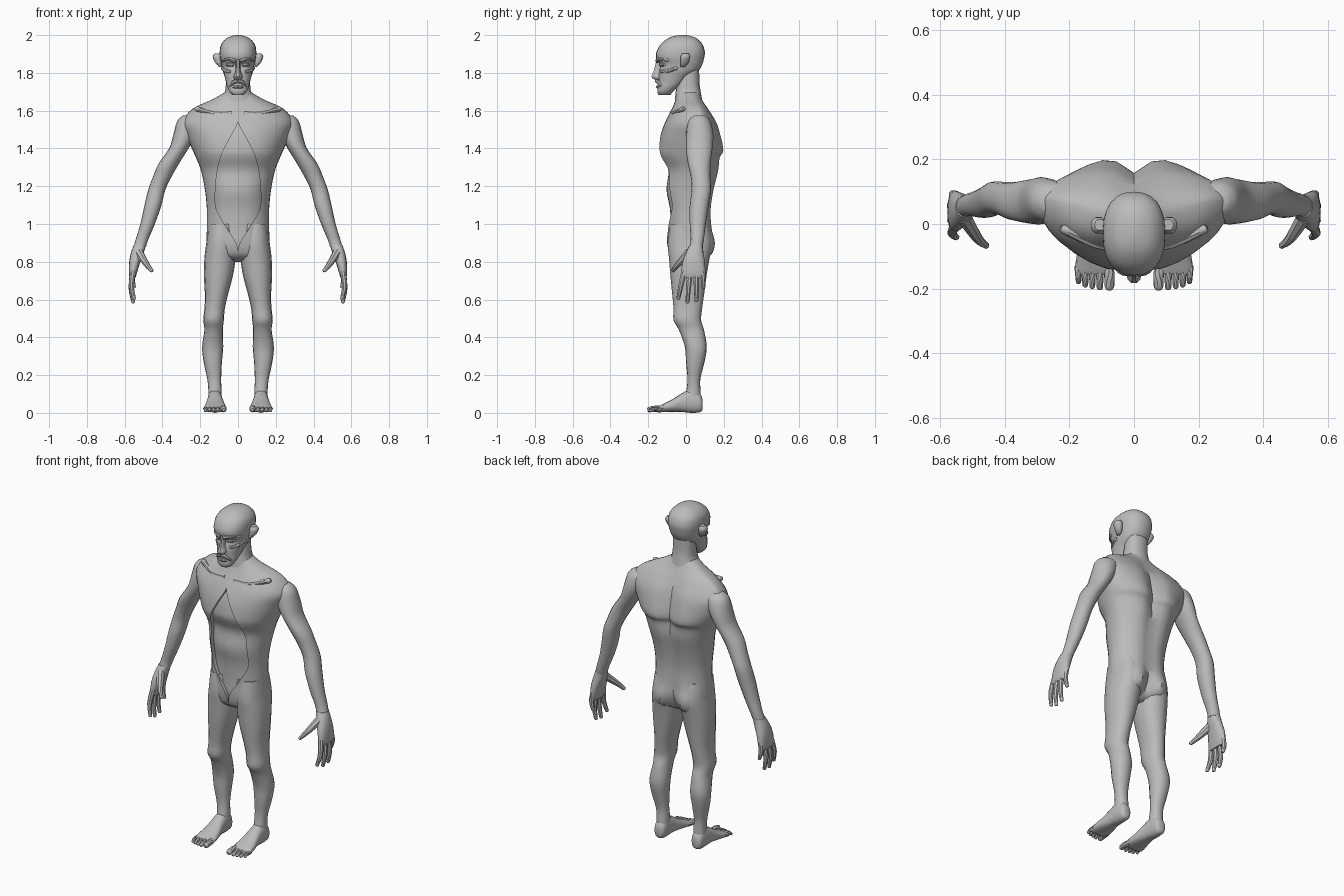
import bpy, bmesh, math
from mathutils import Vector

skin = bpy.data.materials.new("grey_skin")
skin.diffuse_color = (0.5, 0.5, 0.5, 1)


def refine(rows, n=3):
    """Catmull-Rom interpolation of section rows."""
    out = []
    for i in range(len(rows) - 1):
        a, b, c, d = (rows[max(i - 1, 0)], rows[i], rows[i + 1], rows[min(i + 2, len(rows) - 1)])
        for k in range(n):
            t = k / n
            out.append([0.5 * (2 * q + (r - p) * t + (2 * p - 5 * q + 4 * r - s) * t * t
                               + (3 * q - p - 3 * r + s) * t ** 3) for p, q, r, s in zip(a, b, c, d)])
    return out + [list(rows[-1])]


def skin_rings(name, rings, closed=True, mirror=False, angle=40):
    """Bridge rings of points into one smooth part."""
    bm = bmesh.new()
    vs = [[bm.verts.new(p) for p in r] for r in rings]
    n = len(vs[0])
    for a, b in zip(vs, vs[1:]):
        for i in range(n if closed else n - 1):
            j = (i + 1) % n
            bm.faces.new((a[i], a[j], b[j], b[i]))
    if closed:
        bm.faces.new(vs[0])
        bm.faces.new(vs[-1])
    bmesh.ops.recalc_face_normals(bm, faces=bm.faces)
    me = bpy.data.meshes.new(name)
    bm.to_mesh(me)
    bm.free()
    me.materials.append(skin)
    ob = bpy.data.objects.new(name, me)
    bpy.context.collection.objects.link(ob)
    bpy.ops.object.select_all(action='DESELECT')
    ob.select_set(True)
    bpy.context.view_layer.objects.active = ob
    bpy.ops.object.shade_smooth_by_angle(angle=math.radians(angle))
    if mirror:
        ob.modifiers.new("mirror", 'MIRROR')
    return ob


def spow(v, e):
    return math.copysign(abs(v) ** e, v)


def loft(name, rows, axis='z', mirror=False, e=0.85, sides=16, n=3):
    """Rows: station, then min and max of the two other axes."""
    rings = []
    for s, a0, a1, b0, b1 in refine(rows, n):
        ring = []
        for i in range(sides):
            t = 2 * math.pi * i / sides
            a = (a0 + a1) / 2 + (a1 - a0) / 2 * spow(math.cos(t), e)
            b = (b0 + b1) / 2 + (b1 - b0) / 2 * spow(math.sin(t), e)
            ring.append((a, b, s) if axis == 'z' else (a, s, b))
        rings.append(ring)
    return skin_rings(name, rings, mirror=mirror)


def tube(name, pts, mirror=True, sides=8):
    """Rounded tube through (x, y, z, radius) points."""
    pts = refine(pts, 3)
    P = [Vector(p[:3]) for p in pts]
    R = [p[3] for p in pts]
    end = (P[-1] - P[-2]).normalized()
    P.append(P[-1] + end * R[-1] * 0.5)
    R.append(R[-1] * 0.6)
    rings = []
    for i, p in enumerate(P):
        d = (P[min(i + 1, len(P) - 1)] - P[max(i - 1, 0)]).normalized()
        u = d.cross(Vector((0.3, 0.9, 0.2))).normalized()
        w = d.cross(u)
        rings.append([p + R[i] * (u * math.cos(2 * math.pi * k / sides)
                                  + w * math.sin(2 * math.pi * k / sides)) for k in range(sides)])
    return skin_rings(name, rings, mirror=mirror)


# Torso: z, half width, front y, back y, side y, spine groove, front opening
TORSO = [
    (1.70, .065, -.05, .07, .02, 0, 0), (1.66, .135, -.055, .085, .04, .0, 0),
    (1.61, .24, -.075, .12, .07, .015, 0), (1.54, .295, -.11, .165, .07, .035, 0),
    (1.47, .275, -.135, .19, .065, .045, .035), (1.39, .24, -.147, .208, .05, .05, .078),
    (1.35, .222, -.14, .188, .04, .04, .092), (1.28, .195, -.113, .18, .04, .03, .11),
    (1.18, .175, -.123, .155, .03, .02, .12), (1.08, .165, -.105, .14, .02, .015, .115),
    (.98, .165, -.10, .145, .02, .02, .06), (.90, .167, -.1, .167, .03, .05, .01),
    (.84, .165, -.085, .15, .03, .06, 0), (.81, .14, -.05, .10, .03, .03, 0)]


def half_section(row, inset, opening):
    z, hw, yf, yb, ys, groove, gap = row
    hw, yf, yb = hw - inset, yf + inset, yb - inset
    gap = max(gap, 0) if opening else 0
    pts = []
    for i in range(19):
        t = math.pi * i / 18
        x = hw * abs(math.sin(t)) ** 0.85
        if t > math.pi / 2:
            x = max(x, gap)
        c = max(0, 1 - (x / hw) ** 2.3) ** 0.5
        if t <= math.pi / 2:
            y = ys + (yb - ys) * c - groove * math.exp(-(x / 0.045) ** 2)
        else:
            y = ys + (yf - ys) * c
        pts.append((x, y, z))
    if opening:
        pts.append((gap, pts[-1][1] + 0.03, z))   # turned-in rim
    return pts


def body(name, inset, opening):
    rings = []
    for row in refine(TORSO, 4):
        h = half_section(row, inset, opening)
        rings.append([(-x, y, z) for x, y, z in reversed(h[1:])] + h)
    return skin_rings(name, rings, closed=False, angle=35)


body("torso_shell", 0, True)
body("inner_abdomen", 0.02, False)
loft("crotch", [(.9, -.1, .1, -.07, .1), (.83, -.08, .08, -.06, .09), (.80, -.04, .04, -.03, .06)])
tube("collarbone", [(.03, -.075, 1.59, .012), (.12, -.062, 1.585, .014), (.22, -.015, 1.61, .014)])

# Neck and head
loft("neck", [(1.85, -.06, .06, -.02, .07), (1.75, -.064, .064, -.045, .071),
              (1.70, -.07, .07, -.055, .078), (1.63, -.10, .10, -.06, .09)])
HEAD = [(1.683, .03, -.145, -.08), (1.70, .046, -.152, -.07), (1.725, .057, -.15, -.04),
        (1.75, .063, -.145, -.01), (1.78, .071, -.145, .02), (1.81, .08, -.143, .065),
        (1.842, .086, -.137, .085), (1.875, .094, -.157, .095), (1.91, .097, -.157, .10),
        (1.95, .09, -.135, .088), (1.98, .065, -.10, .06), (1.994, .037, -.068, .03),
        (2.0, .012, -.035, 0)]
loft("head", [(z, -w, w, f, b) for z, w, f, b in HEAD], sides=24)
loft("nose", [(1.87, -.012, .012, -.157, -.11), (1.81, -.014, .014, -.172, -.11),
              (1.78, -.024, .024, -.184, -.11), (1.765, -.016, .016, -.168, -.11)], sides=10)
tube("brow", [(.012, -.152, 1.862, .011), (.045, -.142, 1.874, .011), (.08, -.095, 1.868, .009)])
tube("cheekbone", [(.035, -.13, 1.805, .010), (.062, -.10, 1.81, .013), (.082, -.05, 1.825, .009)])
tube("eyelid", [(.022, -.134, 1.842, .008), (.04, -.129, 1.844, .011), (.06, -.108, 1.842, .007)])
tube("moustache", [(0, -.153, 1.757, .011), (.025, -.147, 1.75, .011), (.045, -.125, 1.725, .007)])
tube("lower_lip", [(0, -.150, 1.726, .009), (.018, -.146, 1.725, .008), (.03, -.137, 1.724, .005)])
loft("ear", [(1.832, .085, .100, -.03, -.005), (1.85, .085, .118, -.03, .012),
             (1.885, .085, .134, -.03, .022), (1.903, .09, .122, -.02, .015)], mirror=True, sides=10)

# Arms: z, x range, y range
loft("arm", [(1.575, .20, .29, .04, .10), (1.545, .19, .322, .01, .13), (1.47, .222, .343, 0, .145),
             (1.40, .262, .365, 0, .14), (1.32, .312, .42, .01, .13), (1.25, .352, .45, .025, .13),
             (1.18, .385, .476, .03, .132), (1.10, .405, .495, .02, .12), (1.0, .44, .517, .02, .105),
             (.92, .474, .541, .025, .095), (.88, .487, .553, .02, .088)], mirror=True, e=0.95)
loft("palm", [(.89, .488, .552, .02, .088), (.85, .498, .566, .0, .092), (.80, .517, .576, -.018, .1),
              (.74, .535, .578, -.026, .103), (.715, .543, .573, -.02, .1)], mirror=True)
FINGERS = {"index": ((.555, -.01, .75), (.564, -.028, .67), (.55, -.041, .605)),
           "middle": ((.557, .022, .75), (.565, .013, .66), (.555, .008, .585)),
           "ring": ((.557, .054, .75), (.566, .055, .66), (.556, .055, .592)),
           "little": ((.555, .085, .75), (.56, .091, .71), (.55, .093, .665))}
for key, path in FINGERS.items():
    tube(key + "_finger", [p + (r,) for p, r in zip(path, (.016, .014, .010))])
tube("thumb", [(.525, .02, .85, .024), (.497, -.025, .805, .019), (.476, -.053, .775, .014),
               (.456, -.068, .752, .010)])

# Legs: z, x range, y range
loft("leg", [(1.0, .01, .16, -.085, .12), (.90, .008, .168, -.097, .14), (.82, .012, .178, -.09, .125),
             (.72, .028, .180, -.082, .108), (.62, .055, .175, -.072, .095), (.55, .07, .178, -.066, .085),
             (.49, .075, .184, -.066, .08), (.44, .08, .178, -.038, .095), (.35, .078, .19, -.006, .11),
             (.27, .085, .182, .0, .098), (.18, .089, .163, .008, .076), (.12, .087, .157, .002, .077),
             (.06, .086, .158, -.01, .08)], mirror=True, e=0.9)

# Feet: y, x range, z range
loft("foot", [(.088, .105, .14, .02, .07), (.075, .09, .155, .004, .10), (.03, .085, .16, .0, .125),
              (-.02, .08, .163, .005, .105), (-.07, .07, .172, .006, .073), (-.12, .062, .181, .004, .048),
              (-.15, .062, .183, .003, .034), (-.158, .07, .178, .008, .028)], axis='y', mirror=True)
for i, (x, y, r) in enumerate([(.076, -.197, .016), (.106, -.198, .011), (.129, -.195, .010),
                               (.151, -.190, .010), (.172, -.180, .009)]):
    tube("toe_%d" % (i + 1), [(x + .004, -.13, .022, r), (x, -.165, .022, r * 1.05), (x, y, r + .001, r * .9)])
